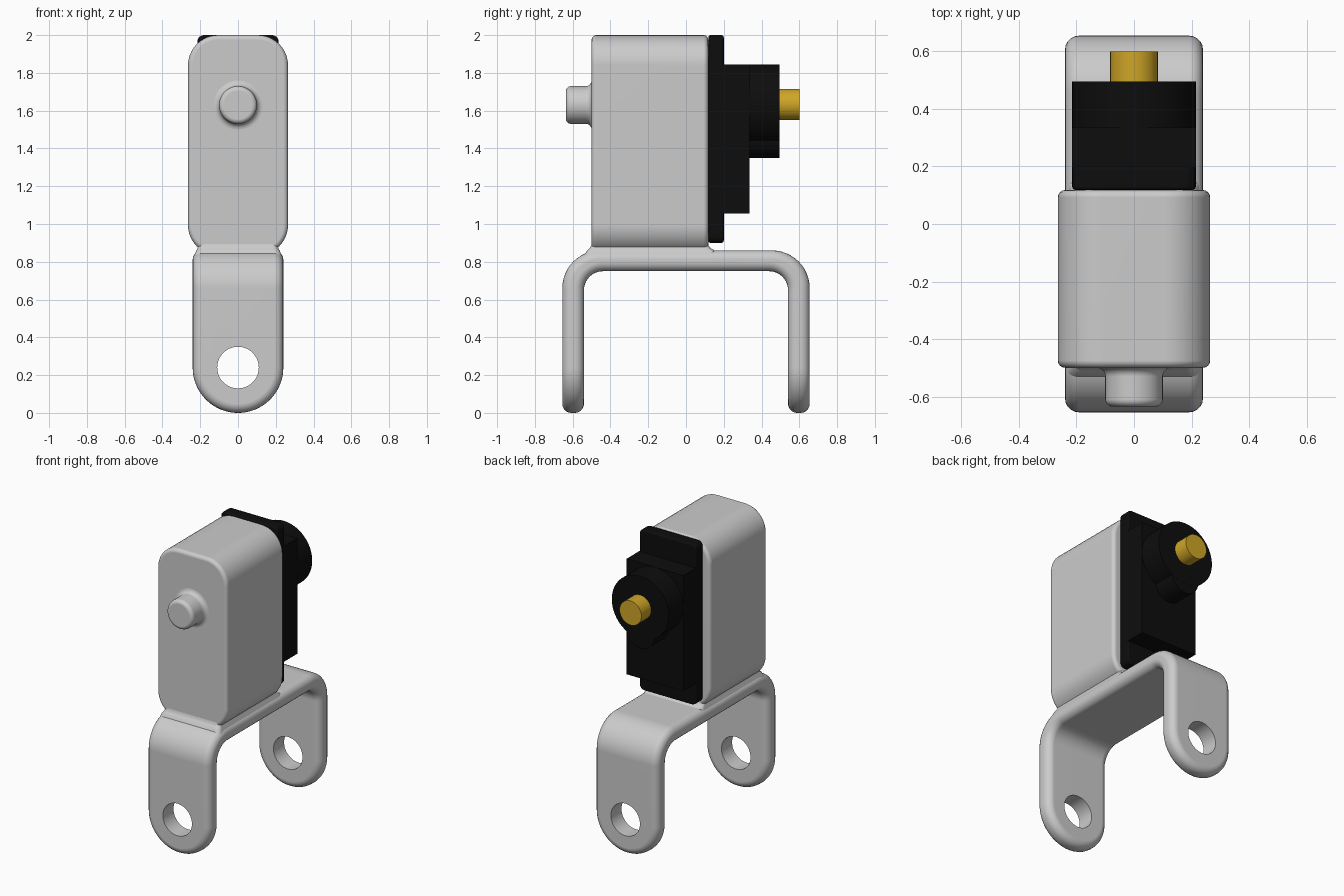
import bpy, bmesh
from math import sin, cos, pi, radians

if "Cube" in bpy.data.objects:
    bpy.data.objects.remove(bpy.data.objects["Cube"])


def loft(name, rings, color=None):
    """Skin matching rings of 3D points and cap both ends."""
    bm = bmesh.new()
    vs = [[bm.verts.new(p) for p in r] for r in rings]
    n = len(vs[0])
    for a, b in zip(vs, vs[1:]):
        for i in range(n):
            j = (i + 1) % n
            bm.faces.new((a[i], a[j], b[j], b[i]))
    bm.faces.new(vs[0][::-1])
    bm.faces.new(vs[-1])
    bmesh.ops.recalc_face_normals(bm, faces=bm.faces)
    me = bpy.data.meshes.new(name)
    bm.to_mesh(me)
    bm.free()
    ob = bpy.data.objects.new(name, me)
    bpy.context.collection.objects.link(ob)
    if color:
        me.materials.append(color)
    return ob


def along_y(pts, y):
    return [(u, y, v) for u, v in pts]


def arc(cx, cy, r, a0, a1, n):
    return [(cx + r * cos(radians(a0 + (a1 - a0) * i / n)),
             cy + r * sin(radians(a0 + (a1 - a0) * i / n))) for i in range(n + 1)]


def circle(cx, cy, r, n=64):
    return arc(cx, cy, r, 0, 360, n)[:-1]


def round_rect(x0, x1, y0, y1, r, n=10):
    return (arc(x1 - r, y0 + r, r, -90, 0, n) + arc(x1 - r, y1 - r, r, 0, 90, n)
            + arc(x0 + r, y1 - r, r, 90, 180, n) + arc(x0 + r, y0 + r, r, 180, 270, n))


def prism(name, pts, y0, y1, color=None):
    return loft(name, [along_y(pts, y0), along_y(pts, y1)], color)


def lathe(name, profile, z):
    return loft(name, [along_y(circle(0, z, r), y) for r, y in profile])


def apply(ob, kind, **props):
    m = ob.modifiers.new(kind.title(), kind)
    for k, v in props.items():
        setattr(m, k, v)
    bpy.context.view_layer.objects.active = ob
    bpy.ops.object.modifier_apply(modifier=m.name)


def bevel(ob, width, segments=4):
    apply(ob, 'BEVEL', width=width, segments=segments, limit_method='ANGLE',
          angle_limit=radians(40), use_clamp_overlap=False)


def boolean(ob, cutter, op):
    apply(ob, 'BOOLEAN', object=cutter, operation=op, solver='EXACT')
    bpy.data.objects.remove(cutter, do_unlink=True)


def paint(name, rgb):
    m = bpy.data.materials.new(name)
    m.diffuse_color = (*rgb, 1)
    m.use_nodes = True
    m.node_tree.nodes["Principled BSDF"].inputs["Base Color"].default_value = m.diffuse_color
    return m


black = paint("black", (0.004, 0.004, 0.004))
gold = paint("gold", (0.62, 0.38, 0.02))

# U-shaped bracket: bent strip trimmed to a round-ended outline, then drilled
u = ([(-0.655, 0)] + arc(-0.455, 0.66, 0.2, 180, 90, 12)
     + arc(0.455, 0.66, 0.2, 90, 0, 12) + [(0.655, 0), (0.54, 0)]
     + arc(0.44, 0.65, 0.1, 0, 90, 10) + arc(-0.44, 0.65, 0.1, 90, 180, 10) + [(-0.54, 0)])
u = [(y, z if z > 0 else -0.1) for y, z in u]
bracket = loft("bracket", [[(x, y, z) for y, z in u] for x in (-0.4, 0.4)])
outline = arc(0, 0.24, 0.24, 180, 360, 40) + [(0.24, 1.2), (-0.24, 1.2)]
boolean(bracket, prism("outline_cutter", outline, -1, 1), 'INTERSECT')
bevel(bracket, 0.048, 5)
boolean(bracket, prism("hole_cutter", circle(0, 0.24, 0.11), -1, 1), 'DIFFERENCE')

# Grey motor housing
housing = prism("housing", round_rect(-0.265, 0.265, 0.835, 2.0, 0.16), -0.5, 0.118)
bevel(housing, 0.025)

# Flared fillet between housing and bracket
neck = []
for z, x, y0, y1 in ((0.92, 0.205, -0.495, 0.112), (0.885, 0.212, -0.502, 0.12),
                     (0.87, 0.214, -0.512, 0.133), (0.858, 0.222, -0.525, 0.155),
                     (0.825, 0.232, -0.54, 0.16)):
    neck.append([(px, py, z) for px, py in round_rect(-x, x, y0, y1, 0.03, 4)])
loft("neck", neck)

# Pivot pin on the front with a filleted base
fillet = [(0.13 - 0.03 * sin(radians(a)), -0.53 + 0.03 * cos(radians(a)))
          for a in range(0, 91, 18)]
tip = [(0.075 + 0.025 * cos(radians(a)), -0.61 - 0.025 * sin(radians(a)))
       for a in range(0, 91, 18)]
lathe("pivot_pin", [(0.13, -0.48)] + fillet + tip, 1.63)

# Black servo: flange, body, round gear cover with small lobe
flange = prism("servo_flange", round_rect(-0.215, 0.215, 0.9, 2.0, 0.035, 5), 0.118, 0.2, black)
bevel(flange, 0.012, 3)
prism("servo_body", [(-0.215, 1.055), (0.215, 1.055), (0.215, 1.845), (-0.215, 1.845)],
      0.19, 0.335, black)
prism("gear_cover", circle(0, 1.63, 0.215), 0.32, 0.495, black)
prism("gear_cover_lobe", circle(0, 1.455, 0.105, 40), 0.32, 0.494, black)

# Gold output shaft
prism("output_shaft", circle(0, 1.633, 0.083, 40), 0.48, 0.6, gold)

# Smooth shading with crisp edges
for ob in list(bpy.context.collection.objects):
    bpy.ops.object.select_all(action='DESELECT')
    ob.select_set(True)
    bpy.context.view_layer.objects.active = ob
    bpy.ops.object.shade_smooth_by_angle(angle=radians(35))
    wn = ob.modifiers.new("Weighted", 'WEIGHTED_NORMAL')
    wn.keep_sharp = True
